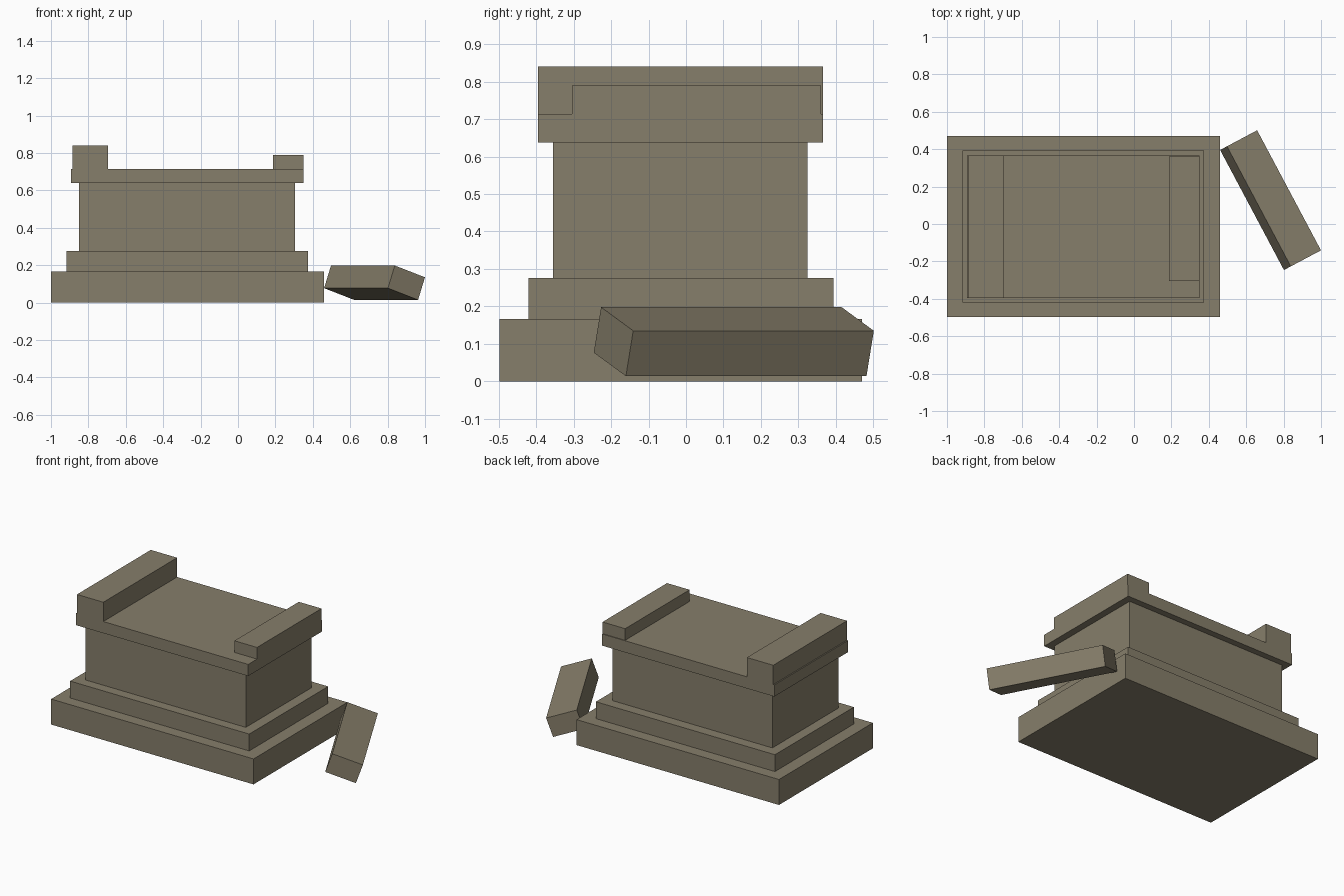
import bpy
from math import radians

cube = bpy.data.objects.get("Cube")
if cube:
    bpy.data.objects.remove(cube, do_unlink=True)

# Weathered stone
stone = bpy.data.materials.new("weathered_stone")
stone.use_nodes = True
colour = (0.24, 0.21, 0.145, 1)
stone.diffuse_color = colour
bsdf = stone.node_tree.nodes["Principled BSDF"]
bsdf.inputs["Base Color"].default_value = colour
bsdf.inputs["Roughness"].default_value = 0.9


def block(name, centre, size, rotation=(0, 0, 0)):
    bpy.ops.mesh.primitive_cube_add(size=1, location=centre, rotation=rotation)
    obj = bpy.context.object
    obj.name = name
    obj.scale = size
    bpy.ops.object.transform_apply(location=False, rotation=False, scale=True)
    obj.data.materials.append(stone)
    return obj


def block_between(name, x, y, z):
    spans = (x, y, z)
    return block(name, [(a + b) / 2 for a, b in spans], [b - a for a, b in spans])


# Stepped pedestal
block_between("base_slab", (-1.0, 0.46), (-0.497, 0.47), (0, 0.166))
block_between("upper_step", (-0.917, 0.375), (-0.42, 0.393), (0.166, 0.276))
block_between("body", (-0.85, 0.305), (-0.355, 0.324), (0.276, 0.638))
block_between("cap_slab", (-0.893, 0.35), (-0.395, 0.365), (0.638, 0.714))

# Raised end blocks on the cap
block_between("tall_end_block", (-0.885, -0.695), (-0.395, 0.365), (0.714, 0.84))
block_between("low_end_block", (0.187, 0.35), (-0.304, 0.36), (0.714, 0.79))

# Broken block leaning on the base
block("fallen_block", (0.73, 0.1275, 0.106), (0.193, 0.727, 0.128),
      (0, radians(19), radians(28)))
